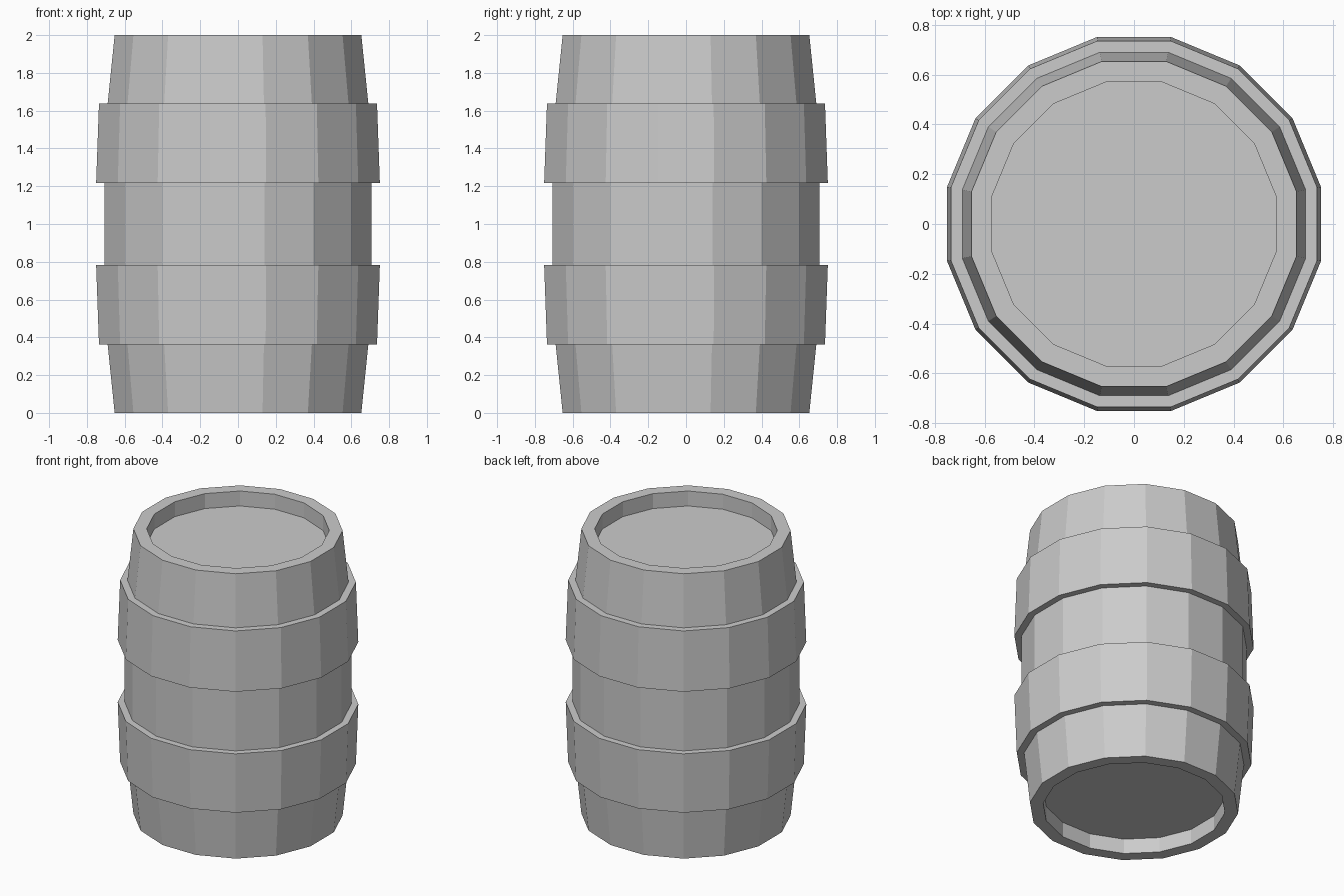
import bpy, bmesh, math

if "Cube" in bpy.data.objects:
    bpy.data.objects.remove(bpy.data.objects["Cube"])

SIDES = 16
FLAT = math.cos(math.pi / SIDES)   # widths below are measured across the flats


def lathe(name, profile, closed=False):
    """Spin (half_width, z) points round z as a flat-faced 16-gon."""
    bm = bmesh.new()
    rings = []
    for w, z in profile:
        r = w / FLAT
        rings.append([bm.verts.new((r * math.cos((i + 0.5) * math.tau / SIDES),
                                    r * math.sin((i + 0.5) * math.tau / SIDES), z))
                      for i in range(SIDES)])
    pairs = list(zip(rings, rings[1:]))
    if closed:
        pairs.append((rings[-1], rings[0]))
    for a, b in pairs:
        for i in range(SIDES):
            j = (i + 1) % SIDES
            bm.faces.new((a[i], a[j], b[j], b[i]))
    if not closed:                 # cap both ends
        bm.faces.new(rings[0])
        bm.faces.new(rings[-1])
    bmesh.ops.recalc_face_normals(bm, faces=bm.faces)
    mesh = bpy.data.meshes.new(name)
    bm.to_mesh(mesh)
    bm.free()
    obj = bpy.data.objects.new(name, mesh)
    bpy.context.collection.objects.link(obj)
    return obj


# Wooden body with recessed lids at both ends
lower = [(0.57, 0.105), (0.57, 0), (0.653, 0), (0.69, 0.362), (0.707, 0.782)]
upper = [(w, 2 - z) for w, z in reversed(lower)]
lathe("barrel_body", lower + upper)

# Two mirrored hoops, wider toward the middle
hoop = [(0.69, 0.362), (0.736, 0.362), (0.751, 0.782), (0.707, 0.782)]
lathe("lower_hoop", hoop, closed=True)
lathe("upper_hoop", [(w, 2 - z) for w, z in hoop], closed=True)
